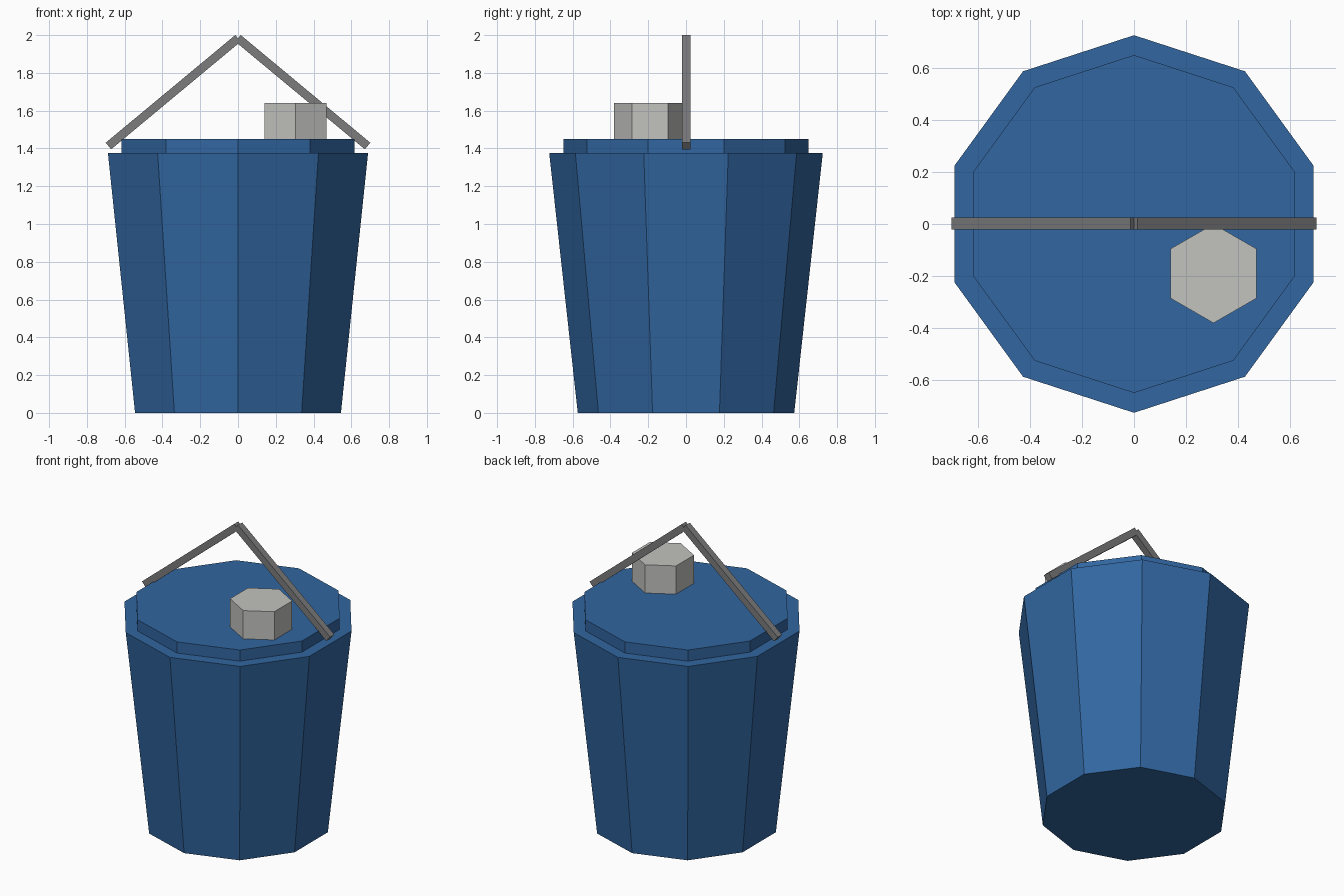
import bpy, math
from mathutils import Vector

if "Cube" in bpy.data.objects:
    bpy.data.objects.remove(bpy.data.objects["Cube"])


def material(name, rgb):
    m = bpy.data.materials.new(name)
    m.diffuse_color = (*rgb, 1)
    m.use_nodes = True
    m.node_tree.nodes["Principled BSDF"].inputs["Base Color"].default_value = m.diffuse_color
    return m


blue = material("blue plastic", (0.031, 0.133, 0.352))
light_grey = material("light grey", (0.54, 0.54, 0.52))
dark_grey = material("dark grey", (0.20, 0.20, 0.205))


def prism(name, sides, r_bottom, r_top, z0, z1, mat, x=0, y=0):
    """Flat-sided cone section with a corner pointing along y."""
    bpy.ops.mesh.primitive_cone_add(vertices=sides, radius1=r_bottom, radius2=r_top,
                                    depth=z1 - z0, location=(x, y, (z0 + z1) / 2))
    ob = bpy.context.object
    ob.name = name
    ob.data.materials.append(mat)
    return ob


def bar(name, start, end, width, mat):
    """Square bar between two points in the xz plane."""
    a, b = Vector(start), Vector(end)
    d = b - a
    bpy.ops.mesh.primitive_cube_add(size=1, location=(a + b) / 2,
                                    rotation=(0, math.atan2(-d.z, d.x), 0))
    ob = bpy.context.object
    ob.name = name
    ob.scale = (d.length, width, width)
    ob.data.materials.append(mat)
    return ob


# Tapered ten-sided container and its stepped lid
prism("container_body", 10, 0.573, 0.724, 0, 1.375, blue)
prism("lid", 10, 0.648, 0.648, 1.375, 1.45, blue)

# Six-sided cap, off centre on the lid
prism("cap", 6, 0.19, 0.19, 1.45, 1.64, light_grey, 0.305, -0.19)

# Two-piece peaked carrying handle
for side, label in ((-1, "left"), (1, "right")):
    bar("handle_" + label, (0, 0.002, 1.983), (side * 0.686, 0.002, 1.413), 0.045, dark_grey)
